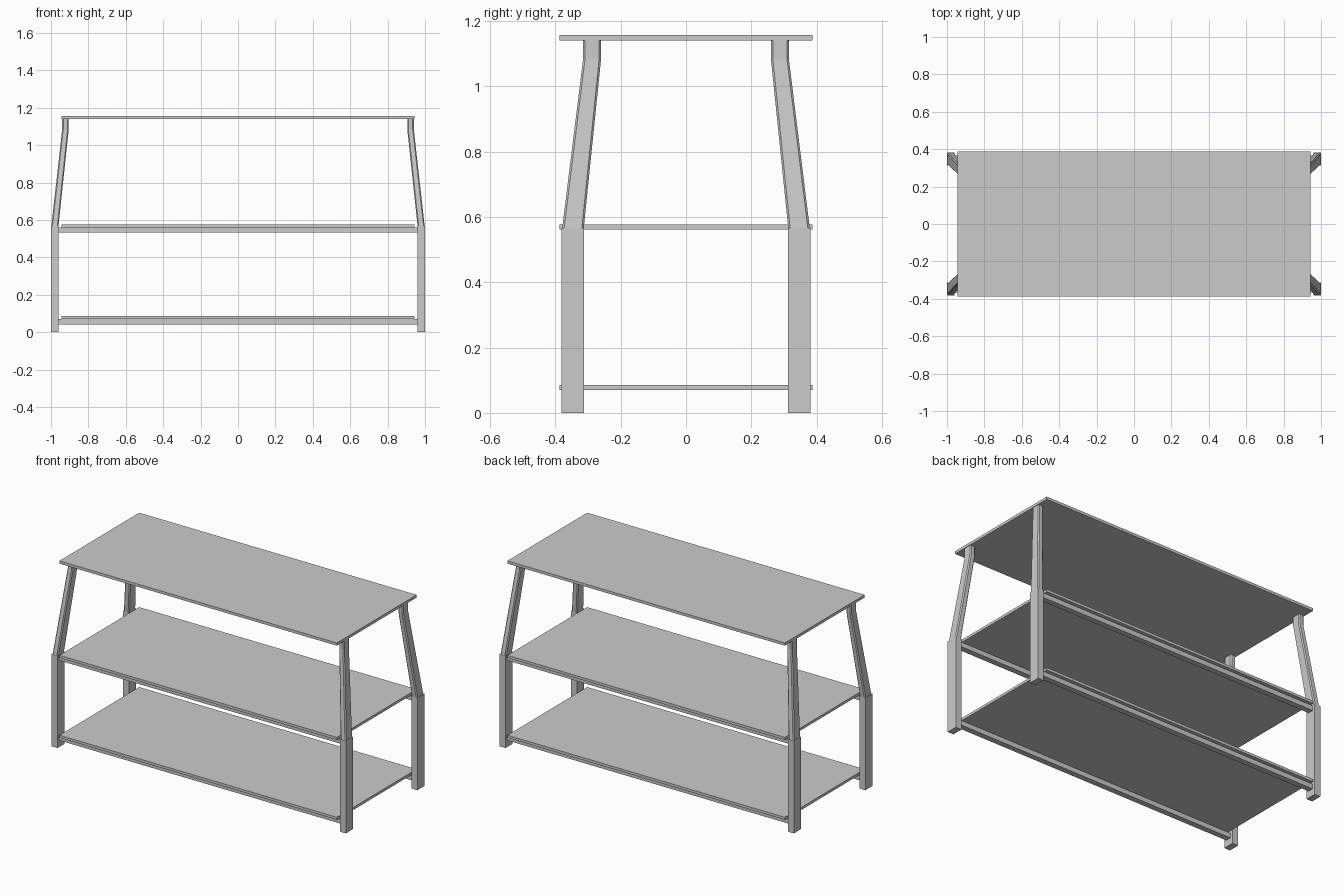
import bpy, bmesh

if "Cube" in bpy.data.objects:
    bpy.data.objects.remove(bpy.data.objects["Cube"])


def make_object(name, bm):
    bmesh.ops.recalc_face_normals(bm, faces=bm.faces)
    mesh = bpy.data.meshes.new(name)
    bm.to_mesh(mesh)
    bm.free()
    obj = bpy.data.objects.new(name, mesh)
    bpy.context.collection.objects.link(obj)
    return obj


def box(name, x0, x1, y0, y1, z0, z1):
    bm = bmesh.new()
    bmesh.ops.create_cube(bm, size=1)
    for v in bm.verts:
        v.co.x = (x0, x1)[v.co.x > 0]
        v.co.y = (y0, y1)[v.co.y > 0]
        v.co.z = (z0, z1)[v.co.z > 0]
    return make_object(name, bm)


def section(x0, x1, y0, y1, c):
    """Rectangle with corners chamfered by c."""
    return [(x0 + c, y0), (x1 - c, y0), (x1, y0 + c), (x1, y1 - c),
            (x1 - c, y1), (x0 + c, y1), (x0, y1 - c), (x0, y0 + c)]


def loft(name, sections, sx, sy):
    bm = bmesh.new()
    rings = [[bm.verts.new((sx * x, sy * y, z)) for x, y in pts] for pts, z in sections]
    for a, b in zip(rings, rings[1:]):
        n = len(a)
        for i in range(n):
            bm.faces.new((a[i], a[(i + 1) % n], b[(i + 1) % n], b[i]))
    bm.faces.new(rings[0])
    bm.faces.new(rings[-1])
    return make_object(name, bm)


# Shelves
for name, z0, z1 in (("bottom_shelf", 0.07, 0.086),
                     ("middle_shelf", 0.561, 0.577),
                     ("top_shelf", 1.14, 1.157)):
    box(name, -0.943, 0.943, -0.387, 0.387, z0, z1)

# Rails under the two lower shelves, joining the legs
for level, z1 in (("bottom", 0.07), ("middle", 0.561)):
    for side, s in (("front", -1), ("back", 1)):
        y0, y1 = sorted((s * 0.33, s * 0.365))
        box(f"{level}_{side}_rail", -0.962, 0.962, y0, y1, z1 - 0.029, z1)

# Legs: square lower post, chamfered upper post leaning inward
for end, sx in (("left", -1), ("right", 1)):
    for side, sy in (("front", -1), ("back", 1)):
        box(f"{side}_{end}_lower_leg",
            *sorted((sx * 0.96, sx * 1.0)), *sorted((sy * 0.313, sy * 0.381)), 0, 0.567)
        loft(f"{side}_{end}_upper_leg", [
            (section(0.96, 0.998, 0.313, 0.379, 0.006), 0.567),
            (section(0.905, 0.94, 0.26, 0.315, 0.006), 1.085),
            (section(0.905, 0.94, 0.26, 0.315, 0.006), 1.14)], sx, sy)
